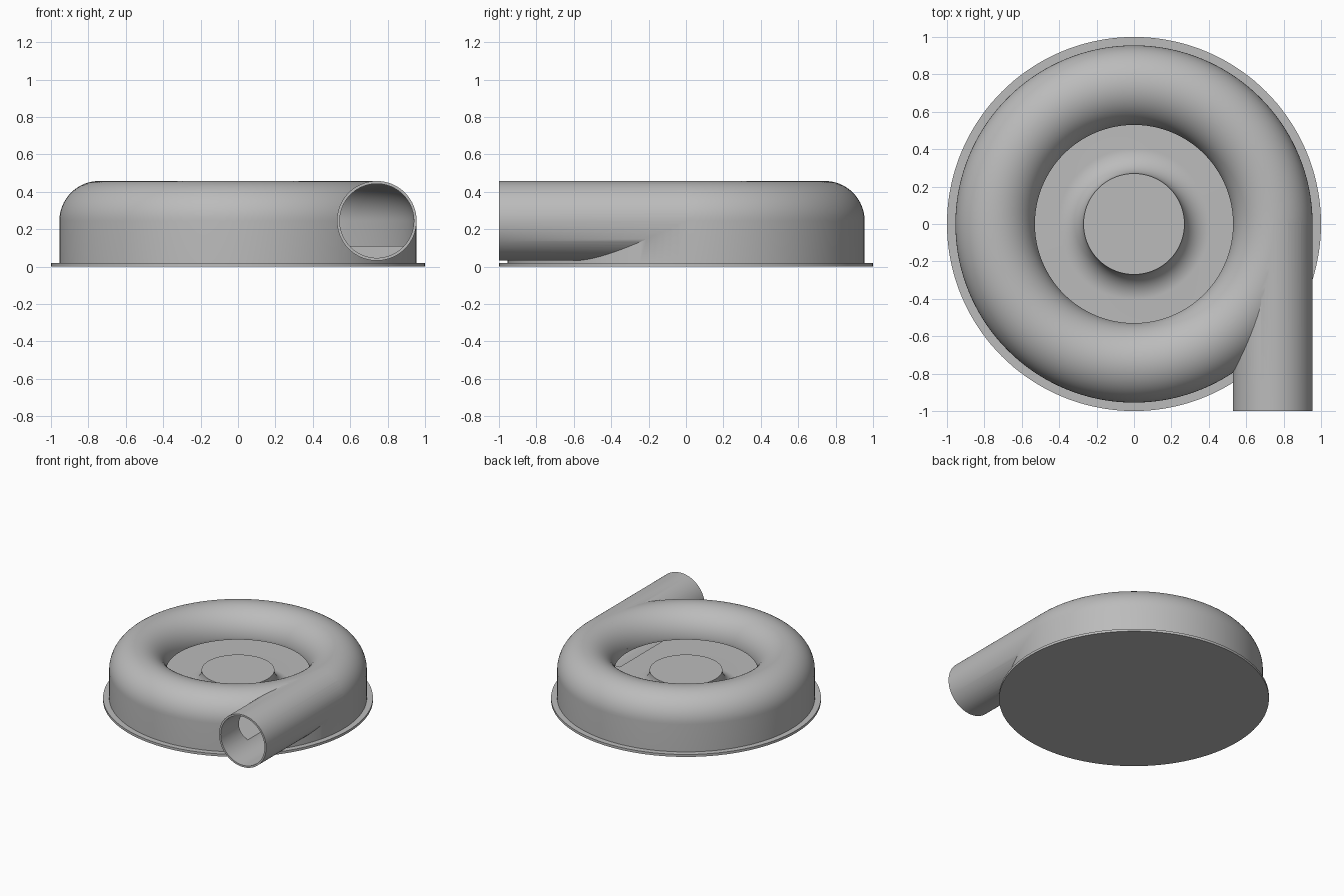
import bpy, bmesh
from math import pi, cos, sin, radians
from mathutils import Matrix

cube = bpy.data.objects.get("Cube")
if cube:
    bpy.data.objects.remove(cube, do_unlink=True)

# Main dimensions
RING, MID = 0.742, 0.245          # tube centre radius and height
R_OUT, R_IN = 0.213, 0.198        # tube outer and inner radius
FLOOR, HUB = 0.11, 0.27           # inner floor height, hub top radius
FILLET = MID - FLOOR

grey = bpy.data.materials.new("plain grey")
grey.use_nodes = True
colour = (0.5, 0.5, 0.5, 1)
grey.diffuse_color = colour
grey.node_tree.nodes["Principled BSDF"].inputs["Base Color"].default_value = colour


def finish(name, bm):
    bmesh.ops.remove_doubles(bm, verts=bm.verts, dist=1e-5)
    bmesh.ops.recalc_face_normals(bm, faces=bm.faces)
    mesh = bpy.data.meshes.new(name)
    bm.to_mesh(mesh)
    bm.free()
    mesh.materials.append(grey)
    obj = bpy.data.objects.new(name, mesh)
    bpy.context.collection.objects.link(obj)
    return obj


def arc(cx, cz, r, start, end, n=20):
    angles = [radians(start + (end - start) * i / n) for i in range(n + 1)]
    return [(cx + r * cos(a), cz + r * sin(a)) for a in angles]


def revolve(name, profile, closed=False, steps=144):
    bm = bmesh.new()
    verts = [bm.verts.new((r, 0, z)) for r, z in profile]
    edges = [bm.edges.new(pair) for pair in zip(verts, verts[1:])]
    if closed:
        edges.append(bm.edges.new((verts[-1], verts[0])))
    bmesh.ops.spin(bm, geom=verts + edges, cent=(0, 0, 0), axis=(0, 0, 1),
                   angle=2 * pi, steps=steps)
    return finish(name, bm)


def tube(name, radius, y0, y1):
    bm = bmesh.new()
    place = Matrix.Translation((RING, (y0 + y1) / 2, MID)) @ Matrix.Rotation(pi / 2, 4, "X")
    bmesh.ops.create_cone(bm, cap_ends=True, segments=80, radius1=radius,
                          radius2=radius, depth=y1 - y0, matrix=place)
    return finish(name, bm)


def select(obj):
    bpy.ops.object.select_all(action="DESELECT")
    obj.select_set(True)
    bpy.context.view_layer.objects.active = obj


def combine(obj, other, operation):
    mod = obj.modifiers.new(operation, "BOOLEAN")
    mod.object, mod.operation, mod.solver = other, operation, "EXACT"
    select(obj)
    bpy.ops.object.modifier_apply(modifier=mod.name)
    bpy.data.objects.remove(other, do_unlink=True)


# Back plate
base_plate = revolve("base_plate", [(0, 0), (1, 0), (1, 0.02), (0, 0.02)])

# Casing body with the outlet pipe leaving along its tangent
casing = revolve("blower_casing",
                 [(0, 0.01), (RING + R_OUT, 0.01)]
                 + arc(RING, MID, R_OUT, 0, 180, 32) + [(0, MID)])
combine(casing, tube("outlet_pipe", R_OUT, -1, 0), "UNION")

# Hollow ring channel around the flared hub, open at the centre inlet
lip = RING - R_OUT + 0.002
channel = revolve("channel_cutter",
                  [(HUB, MID + 0.015)]
                  + arc(HUB + FILLET, MID, FILLET, 180, 270)
                  + [(RING + R_IN, FLOOR)]
                  + arc(RING, MID, R_IN, 0, 180, 32)
                  + [(lip, MID), (lip, MID + 0.015)], closed=True)
combine(casing, channel, "DIFFERENCE")
combine(casing, tube("bore_cutter", R_IN, -1.1, 0), "DIFFERENCE")

# Smooth shading with crisp edges
for part in (base_plate, casing):
    select(part)
    bpy.ops.object.shade_smooth_by_angle(angle=radians(30))
